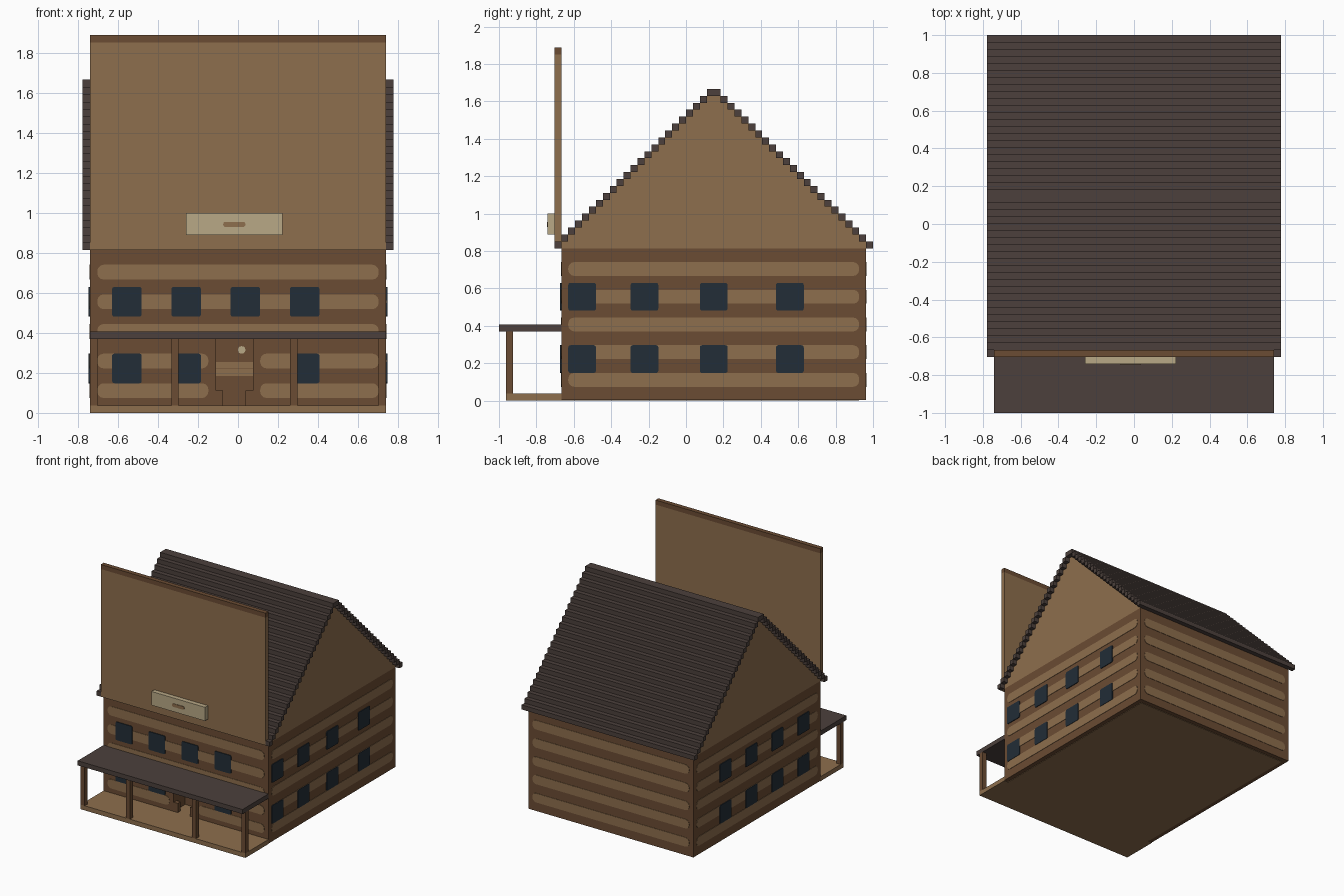
import bpy, bmesh, math
from mathutils import Vector

if "Cube" in bpy.data.objects:
    bpy.data.objects.remove(bpy.data.objects["Cube"])

U = 1 / 27  # one building block; all sizes below are in blocks


def material(name, hexcode):
    rgb = [int(hexcode[i:i + 2], 16) / 255 for i in (0, 2, 4)]
    col = [c / 12.92 if c < 0.04 else ((c + 0.055) / 1.055) ** 2.4 for c in rgb] + [1]
    m = bpy.data.materials.new(name)
    m.use_nodes = True
    m.diffuse_color = col
    m.node_tree.nodes["Principled BSDF"].inputs["Base Color"].default_value = col
    return m


TAN = material("light_wood", "8D6E4D")
BROWN = material("dark_wood", "6B4C33")
ROOF = material("roof_shingle", "4C403C")
GLASS = material("window_glass", "222D37")
CREAM = material("cream_board", "B8A886")


def finish(name, bm, mat):
    bmesh.ops.recalc_face_normals(bm, faces=bm.faces)
    bmesh.ops.scale(bm, vec=(U, U, U), verts=bm.verts)
    mesh = bpy.data.meshes.new(name)
    bm.to_mesh(mesh)
    bm.free()
    mesh.materials.append(mat)
    ob = bpy.data.objects.new(name, mesh)
    bpy.context.collection.objects.link(ob)
    return ob


def prism(bm, points, direction):
    """Extrude a closed outline along a direction."""
    face = bm.faces.new([bm.verts.new(p) for p in points])
    out = bmesh.ops.extrude_face_region(bm, geom=[face], use_keep_orig=True)
    moved = [v for v in out["geom"] if isinstance(v, bmesh.types.BMVert)]
    bmesh.ops.translate(bm, vec=direction, verts=moved)


def boxes(name, mat, *ranges):
    """Each range is x0, x1, y0, y1, z0, z1."""
    bm = bmesh.new()
    for x0, x1, y0, y1, z0, z1 in ranges:
        prism(bm, [(x0, y0, z0), (x1, y0, z0), (x1, y1, z0), (x0, y1, z0)], (0, 0, z1 - z0))
    return finish(name, bm, mat)


# Wall surfaces: map a wall coordinate and height to a point, plus the outward direction
WALLS = {
    "front": (lambda u, z: (u, -18, z), Vector((0, -1, 0))),
    "back": (lambda u, z: (u, 26, z), Vector((0, 1, 0))),
    "right": (lambda u, z: (-20, u, z), Vector((-1, 0, 0))),
    "left": (lambda u, z: (20, u, z), Vector((1, 0, 0))),
    "sign": (lambda u, z: (u, -20, z), Vector((0, -1, 0))),
    "door": (lambda u, z: (u, -14, z), Vector((0, -1, 0))),
}


def plates(name, mat, wall, rects, radius, thick):
    """Thin rounded rectangles (u0, u1, z0, z1) laid on a wall."""
    place, out = WALLS[wall]
    bm = bmesh.new()
    for u0, u1, z0, z1 in rects:
        pts = []
        corners = ((u1, z1), (u0, z1), (u0, z0), (u1, z0))
        for q, (u, z) in enumerate(corners):
            cu = u - radius if u == u1 else u + radius
            cz = z - radius if z == z1 else z + radius
            for s in range(4):
                a = math.radians(90 * q + 30 * s)
                pts.append(place(cu + radius * math.cos(a), cz + radius * math.sin(a)))
        prism(bm, pts, out * thick)
    return finish(name, bm, mat)


# Log body with a recessed doorway
boxes("log_walls", BROWN,
      (-20, 20, -14, 26, 0.1, 22), (-20, -3, -18, -14, 0.1, 22),
      (2, 20, -18, -14, 0.1, 22), (-3, 2, -18, -14, 10, 22))
boxes("ground_floor", TAN, (-19, 19, -18, 25, 0, 1))

# Stepped gable infill and stepped roof
bm = bmesh.new()
outline = [(26, 22), (-18, 22)]
for k in range(22):
    outline += [(-18 + k, 23 + k), (-17 + k, 23 + k)]
for k in reversed(range(22)):
    outline += [(25 - k, 23 + k), (26 - k, 23 + k)]
clean = []
for p in outline[:-1] + [outline[-1]]:
    if p not in clean:
        clean.append(p)
prism(bm, [(-20, y, z) for y, z in clean], (40, 0, 0))
finish("gable", bm, TAN)

rows = [(-21, 21, -19 + k, -18 + k, 22 + k, 23 + k) for k in range(1, 23)]
rows += [(-21, 21, 26 - k, 27 - k, 22 + k, 23 + k) for k in range(23)]
ends = [(-21, -20, -19, -18, 22, 23), (20, 21, -19, -18, 22, 23)]
boxes("stepped_roof", ROOF, *rows, *ends)

# Tall false front with cap and sign
boxes("false_front", TAN, (-20, 20, -19, -18, 22, 50))
boxes("false_front_cap", BROWN, (-20, 20, -19, -18, 50, 51))
boxes("sign_board", CREAM, (-7, 6, -20, -19, 24, 27))
plates("sign_emblem", TAN, "sign", [(-2, 1, 25.1, 25.8)], 0.3, 0.1)

# Porch
boxes("porch_floor", TAN, (-20, 20, -26, -18, 0, 1))
boxes("porch_roof", ROOF, (-20, 20, -27, -18, 10, 11))
boxes("porch_posts", BROWN, *[(x, x + 1, -26, -25, 1, 10) for x in (-20, -9, 7, 19)])

# Doorway contents
boxes("door_stubs", BROWN, *[(x, x + 1, -18, -17, 1, 3) for x in (-3, 1)])
boxes("door_slats", TAN, *[(-3, 2, -14.2, -14, z, z + 0.9) for z in (5, 6)])
plates("door_knob", CREAM, "door", [(0, 1, 8, 9)], 0.45, 0.2)

# Log stripes
levels = range(2, 20, 4)
for wall in ("right", "left"):
    plates(wall + "_logs", TAN, wall, [(-17, 25, z, z + 2) for z in levels], 0.85, 0.08)
plates("back_logs", TAN, "back", [(-19, 19, z, z + 2) for z in levels], 0.85, 0.08)
front = [(-19, 19, z, z + 2) for z in levels if z > 9]
front += [(a, b, z, z + 2) for z in (2, 6) for a, b in ((-19, -4), (3, 19))]
plates("front_logs", TAN, "front", front, 0.85, 0.08)

# Windows
spots = {"right": (-14, -5, 4, 13), "left": (-17, -8, 2, 13)}
for wall, starts in spots.items():
    plates(wall + "_windows", GLASS, wall,
           [(u, u + 4, z, z + 4) for u in starts for z in (4, 13)], 0.3, 0.16)
upper = [(u, u + 4, 13, 17) for u in (-17, -9, -1, 7)]
lower = [(u, u + 4, 4, 8) for u in (-17, -9, 7)]
plates("front_windows", GLASS, "front", upper + lower, 0.3, 0.16)
